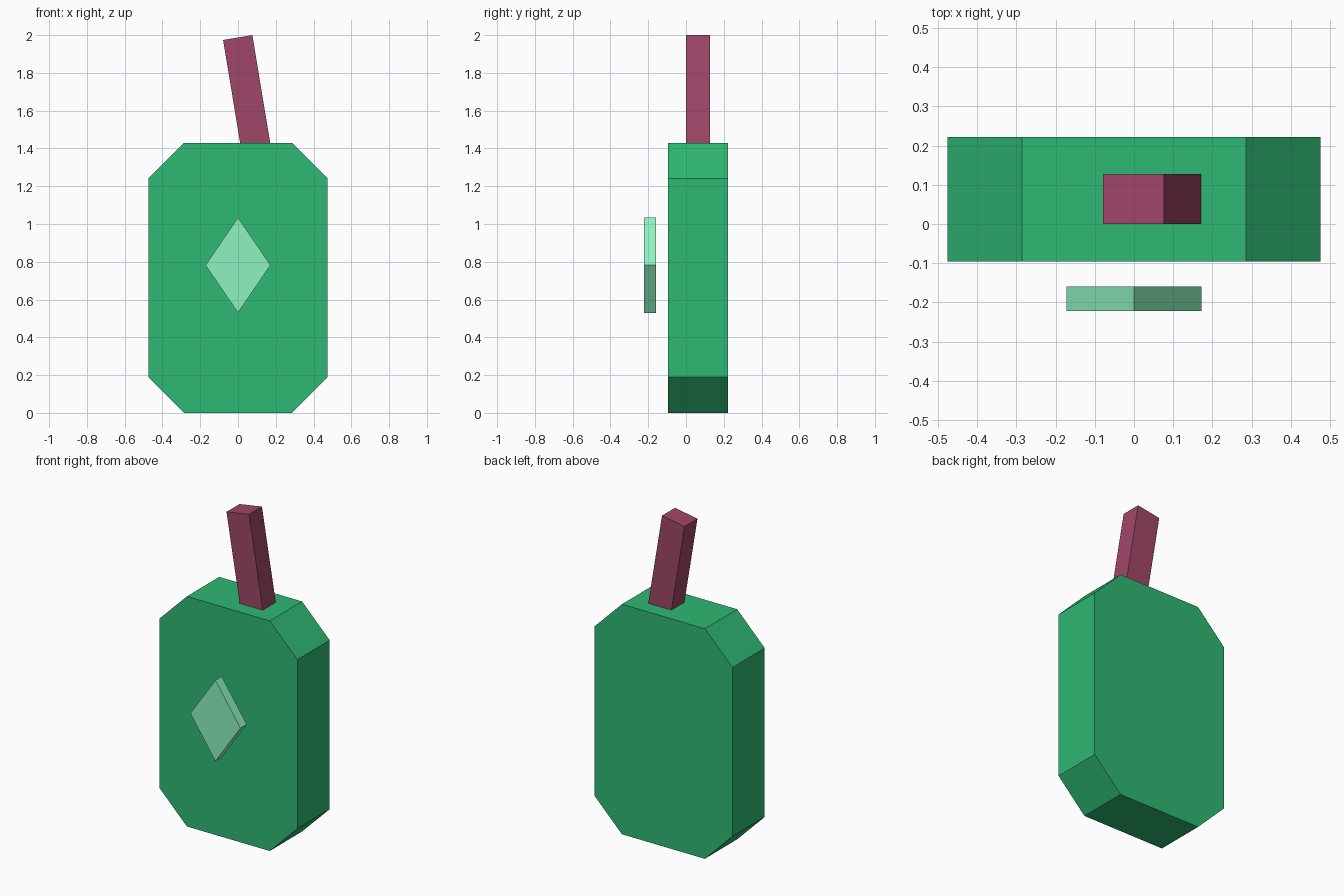
import bpy, bmesh
from math import radians, sin, cos

if "Cube" in bpy.data.objects:
    bpy.data.objects.remove(bpy.data.objects["Cube"])


def prism(name, profile, y0, y1, color):
    """Extrude an (x, z) outline along y from y0 to y1."""
    bm = bmesh.new()
    face = bm.faces.new([bm.verts.new((x, y0, z)) for x, z in profile])
    ext = bmesh.ops.extrude_face_region(bm, geom=[face])
    moved = [v for v in ext["geom"] if isinstance(v, bmesh.types.BMVert)]
    bmesh.ops.translate(bm, verts=moved, vec=(0, y1 - y0, 0))
    bmesh.ops.recalc_face_normals(bm, faces=bm.faces)
    mesh = bpy.data.meshes.new(name)
    bm.to_mesh(mesh)
    bm.free()
    mat = bpy.data.materials.new(name + "_color")
    mat.diffuse_color = color
    mat.use_nodes = True
    mat.node_tree.nodes["Principled BSDF"].inputs["Base Color"].default_value = mat.diffuse_color
    mesh.materials.append(mat)
    obj = bpy.data.objects.new(name, mesh)
    bpy.context.collection.objects.link(obj)
    return obj


# Body: slab with chamfered corners
W, H, C = 0.475, 1.43, 0.19
right = [(W - C, 0), (W, C), (W, H - C), (W - C, H)]
body = right + [(-x, z) for x, z in reversed(right)]
prism("body", body, -0.095, 0.222, (0.027, 0.48, 0.17, 1))

# Diamond plate floating in front of the body
diamond = [(0, 0.53), (0.172, 0.782), (0, 1.034), (-0.172, 0.782)]
prism("diamond_plate", diamond, -0.222, -0.16, (0.27, 0.90, 0.53, 1))

# Leaning stem, its foot sunk slightly into the body
tilt, width, length = radians(9.4), 0.157, 0.62
ax, az = cos(tilt), sin(tilt)
tr = (0.076, 2.0)
tl = (tr[0] - width * ax, tr[1] - width * az)
br = (tr[0] + length * az, tr[1] - length * ax)
bl = (tl[0] + length * az, tl[1] - length * ax)
prism("stem", [tl, tr, br, bl], 0.0, 0.127, (0.35, 0.061, 0.138, 1))
